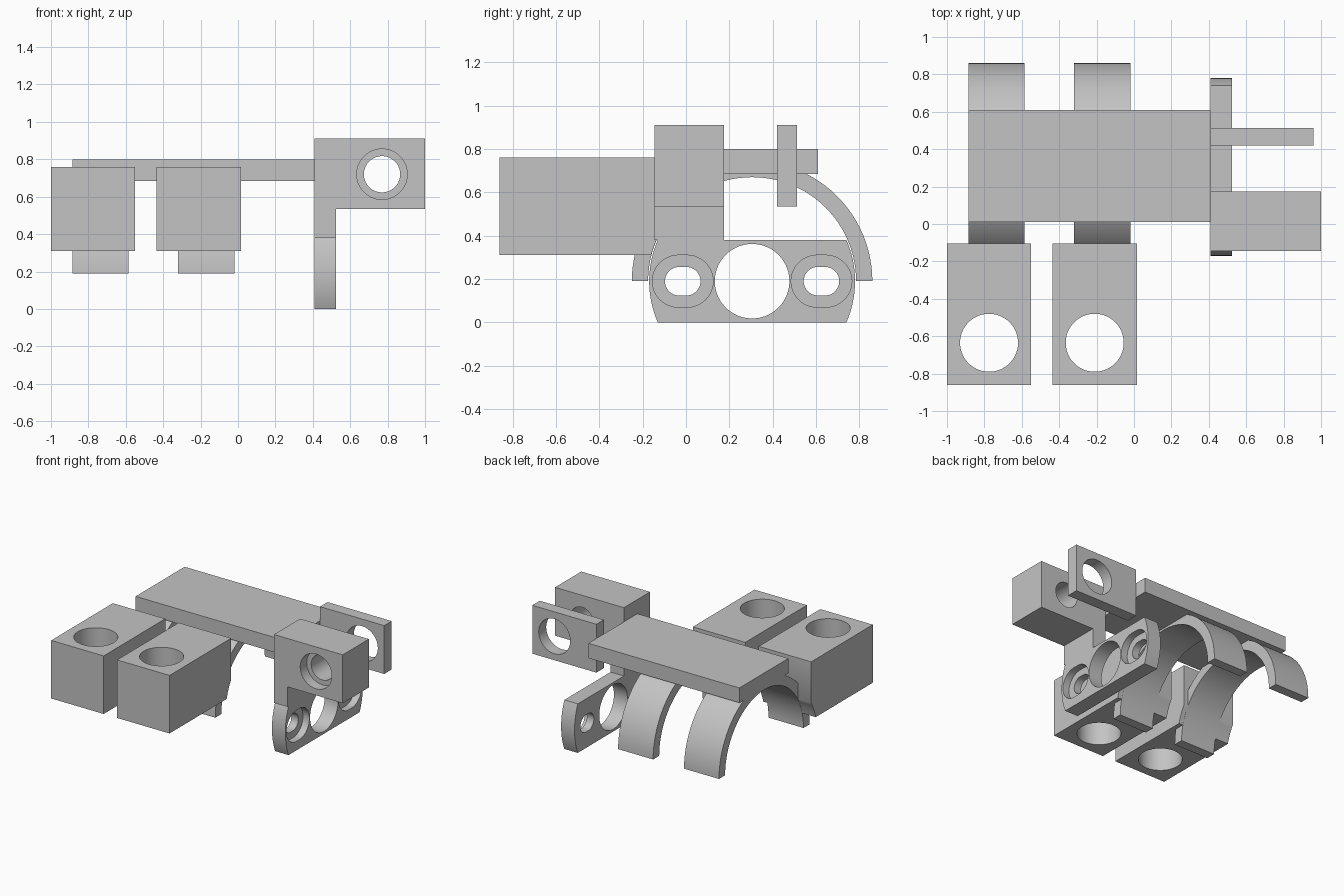
import bpy, bmesh, math

cube = bpy.data.objects.get("Cube")
if cube:
    bpy.data.objects.remove(cube, do_unlink=True)

grey = bpy.data.materials.new("plain grey")
grey.use_nodes = True
colour = (0.55, 0.55, 0.55, 1)
grey.diffuse_color = colour
grey.node_tree.nodes["Principled BSDF"].inputs["Base Color"].default_value = colour


def prism(name, points, axis, lo, hi):
    """Extrude a flat outline along an axis."""
    place = {"x": lambda u, v, d: (d, u, v),
             "y": lambda u, v, d: (u, d, v),
             "z": lambda u, v, d: (u, v, d)}[axis]
    bm = bmesh.new()
    start = [bm.verts.new(place(u, v, lo)) for u, v in points]
    end = [bm.verts.new(place(u, v, hi)) for u, v in points]
    bm.faces.new(start)
    bm.faces.new(end[::-1])
    n = len(points)
    for i in range(n):
        j = (i + 1) % n
        bm.faces.new((start[j], start[i], end[i], end[j]))
    bmesh.ops.recalc_face_normals(bm, faces=bm.faces)
    mesh = bpy.data.meshes.new(name)
    bm.to_mesh(mesh)
    bm.free()
    mesh.materials.append(grey)
    obj = bpy.data.objects.new(name, mesh)
    bpy.context.collection.objects.link(obj)
    return obj


def rect(u0, u1, v0, v1):
    return [(u0, v0), (u1, v0), (u1, v1), (u0, v1)]


def slot(u, v, r, half=0.0, n=64):
    """Circle, or a rounded slot when half is above zero."""
    pts = []
    for i in range(n):
        a = 2 * math.pi * (i + 0.5) / n
        pts.append((u + math.copysign(half, math.cos(a)) + r * math.cos(a),
                    v + r * math.sin(a)))
    return pts


def arc(u, v, r, a0, a1, n):
    angles = [math.radians(a0 + (a1 - a0) * i / n) for i in range(n + 1)]
    return [(u + r * math.cos(a), v + r * math.sin(a)) for a in angles]


def cut(obj, *cutters):
    bpy.context.view_layer.objects.active = obj
    for c in cutters:
        c.hide_render = True
        mod = obj.modifiers.new("cut", "BOOLEAN")
        mod.operation = "DIFFERENCE"
        mod.solver = "EXACT"
        mod.object = c
        bpy.ops.object.modifier_apply(modifier=mod.name)
        bpy.data.objects.remove(c, do_unlink=True)


def smooth(obj):
    bpy.ops.object.select_all(action="DESELECT")
    obj.select_set(True)
    bpy.context.view_layer.objects.active = obj
    bpy.ops.object.shade_smooth_by_angle(angle=math.radians(30))


CY, CZ = 0.305, 0.19     # shared axis of the hoops and the bracket
INNER, OUTER = 0.48, 0.555
parts = []

# Top slab
parts.append(prism("top_slab", rect(-0.885, 0.41, 0.01, 0.61), "z", 0.685, 0.80))

# Two half hoops with a bored block in front of each
for side, x in (("right", -0.775), ("left", -0.21)):
    hoop_x = x + 0.04
    outline = arc(CY, CZ, OUTER, 0, 180, 48) + arc(CY, CZ, INNER, 180, 0, 48)
    parts.append(prism(side + "_hoop", outline, "x", hoop_x - 0.15, hoop_x + 0.15))
    block = prism(side + "_block", rect(x - 0.225, x + 0.225, -0.86, -0.105), "z", 0.31, 0.76)
    cut(block,
        prism("bore", slot(x, -0.635, 0.155), "z", 0.2, 0.9),
        prism("hoop_clearance", slot(CY, CZ, INNER + 0.001, n=96), "x", x - 0.3, x + 0.3))
    parts.append(block)

# Side bracket with bulged ends, a round window and two recessed slots
R = 0.475
tip = math.degrees(math.asin(CZ / R))
outline = arc(CY, CZ, R, -tip, tip, 16) + arc(CY, CZ, R, 180 - tip, 180 + tip, 16)
bracket = prism("side_bracket", outline, "x", 0.41, 0.525)
cut(bracket, prism("window", slot(CY, CZ, 0.172), "x", 0.3, 0.7))
for y in (CY - 0.32, CY + 0.32):
    cut(bracket,
        prism("slot", slot(y, CZ, 0.066, 0.016), "x", 0.3, 0.7),
        prism("recess", slot(y, CZ, 0.12, 0.02), "x", 0.47, 0.7))
parts.append(bracket)

# Front arm with a stepped bore
arm = prism("front_arm", [(0.41, 0.38), (0.525, 0.38), (0.525, 0.535),
                          (1.0, 0.535), (1.0, 0.91), (0.41, 0.91)], "y", -0.145, 0.175)
cut(arm,
    prism("bore", slot(0.77, 0.72, 0.097), "y", -0.4, 0.4),
    prism("counterbore", slot(0.77, 0.72, 0.135), "y", -0.4, -0.065))
parts.append(arm)

# Rear plate with a round hole
rear = prism("rear_plate", rect(0.41, 0.96, 0.535, 0.91), "y", 0.42, 0.512)
cut(rear, prism("bore", slot(0.77, 0.72, 0.135), "y", 0.3, 0.7))
parts.append(rear)

for part in parts:
    smooth(part)
